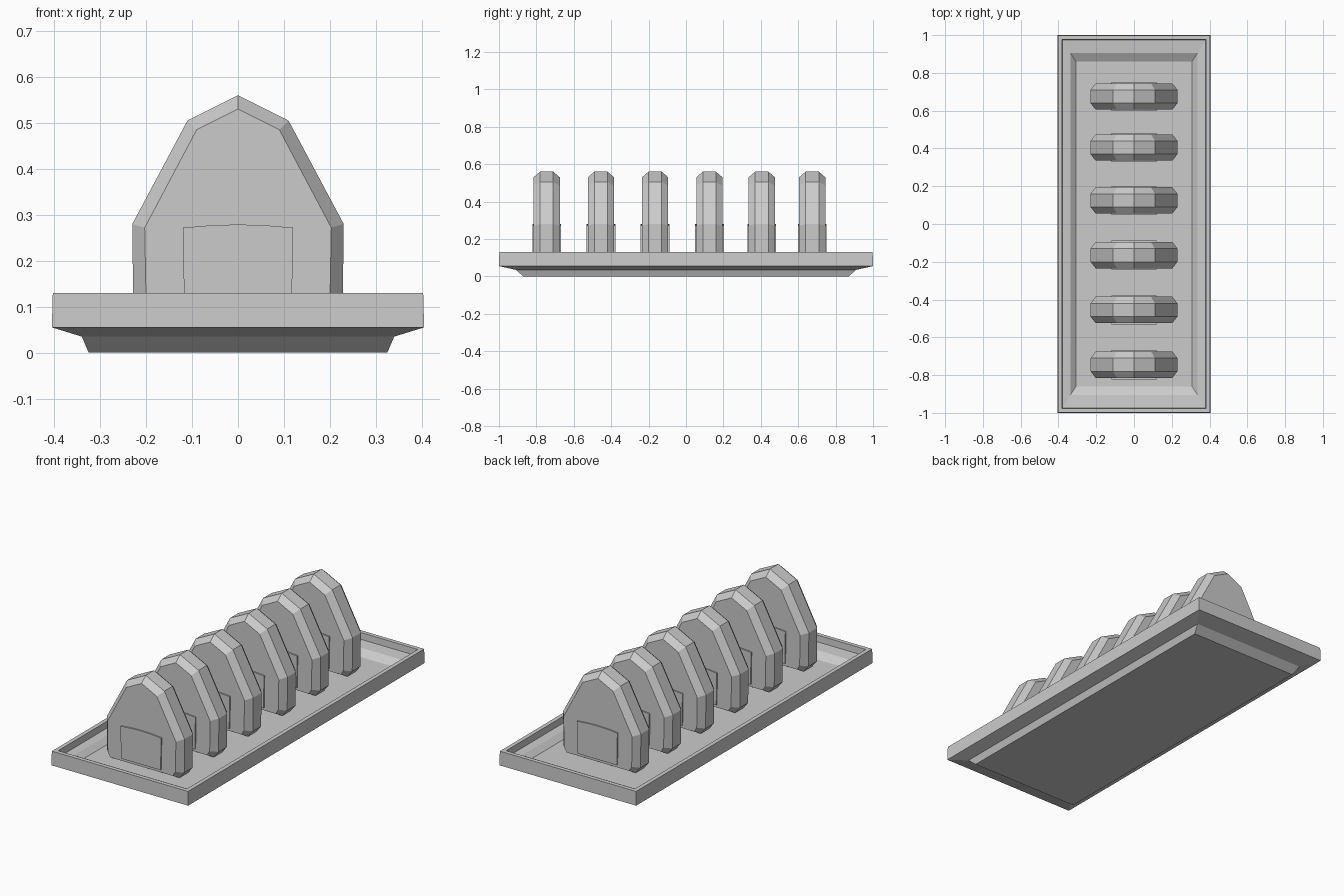
import bpy
import bmesh

cube = bpy.data.objects.get("Cube")
if cube:
    bpy.data.objects.remove(cube, do_unlink=True)

grey = bpy.data.materials.new("plain grey")
grey.use_nodes = True
GREY = (0.6, 0.6, 0.6, 1)
grey.diffuse_color = GREY
grey.node_tree.nodes["Principled BSDF"].inputs["Base Color"].default_value = GREY


def loft(name, rings):
    """Join equal-length rings of points with faces and cap both ends."""
    bm = bmesh.new()
    loops = [[bm.verts.new(p) for p in ring] for ring in rings]
    n = len(loops[0])
    for a, b in zip(loops, loops[1:]):
        for i in range(n):
            j = (i + 1) % n
            bm.faces.new((a[i], a[j], b[j], b[i]))
    bm.faces.new(loops[0][::-1])
    bm.faces.new(loops[-1])
    bmesh.ops.recalc_face_normals(bm, faces=bm.faces)
    mesh = bpy.data.meshes.new(name)
    bm.to_mesh(mesh)
    bm.free()
    mesh.materials.append(grey)
    obj = bpy.data.objects.new(name, mesh)
    bpy.context.collection.objects.link(obj)
    return obj


def mirrored(half):
    """Close a right-hand outline running from bottom to the peak at x = 0."""
    return half + [(-x, z) for x, z in reversed(half) if x > 0]


# Tray: rectangular rings from the underside, round the rim, to the floor
tray_profile = [(0.325, 0.87, 0.0), (0.34, 0.91, 0.035), (0.405, 1.0, 0.055),
                (0.403, 0.998, 0.13), (0.381, 0.976, 0.13), (0.379, 0.974, 0.095),
                (0.337, 0.905, 0.09), (0.307, 0.86, 0.065)]
loft("tray", [[(-x, -y, z), (x, -y, z), (x, y, z), (-x, y, z)]
              for x, y, z in tray_profile])

# Slices: gabled bodies with bevelled edges, and an arched panel on each face
rim = mirrored([(0.2, 0.065), (0.228, 0.1), (0.23, 0.28), (0.11, 0.505), (0, 0.56)])
face = mirrored([(0.185, 0.085), (0.2, 0.11), (0.203, 0.272), (0.09, 0.485), (0, 0.53)])
panel = mirrored([(0.117, 0.1), (0.12, 0.272), (0.06, 0.277), (0, 0.279)])
HALF, FLAT, PROUD = 0.07, 0.035, 0.007

for k, y in enumerate((-0.745, -0.455, -0.165, 0.125, 0.405, 0.675), 1):
    layers = [(face, -HALF), (rim, -FLAT), (rim, FLAT), (face, HALF)]
    loft(f"slice_{k}", [[(x, y + d, z) for x, z in ring] for ring, d in layers])
    for side, s in (("front", -1), ("back", 1)):
        loft(f"slice_{k}_{side}_panel",
             [[(x, y + s * d, z) for x, z in panel] for d in (HALF - 0.002, HALF + PROUD)])
